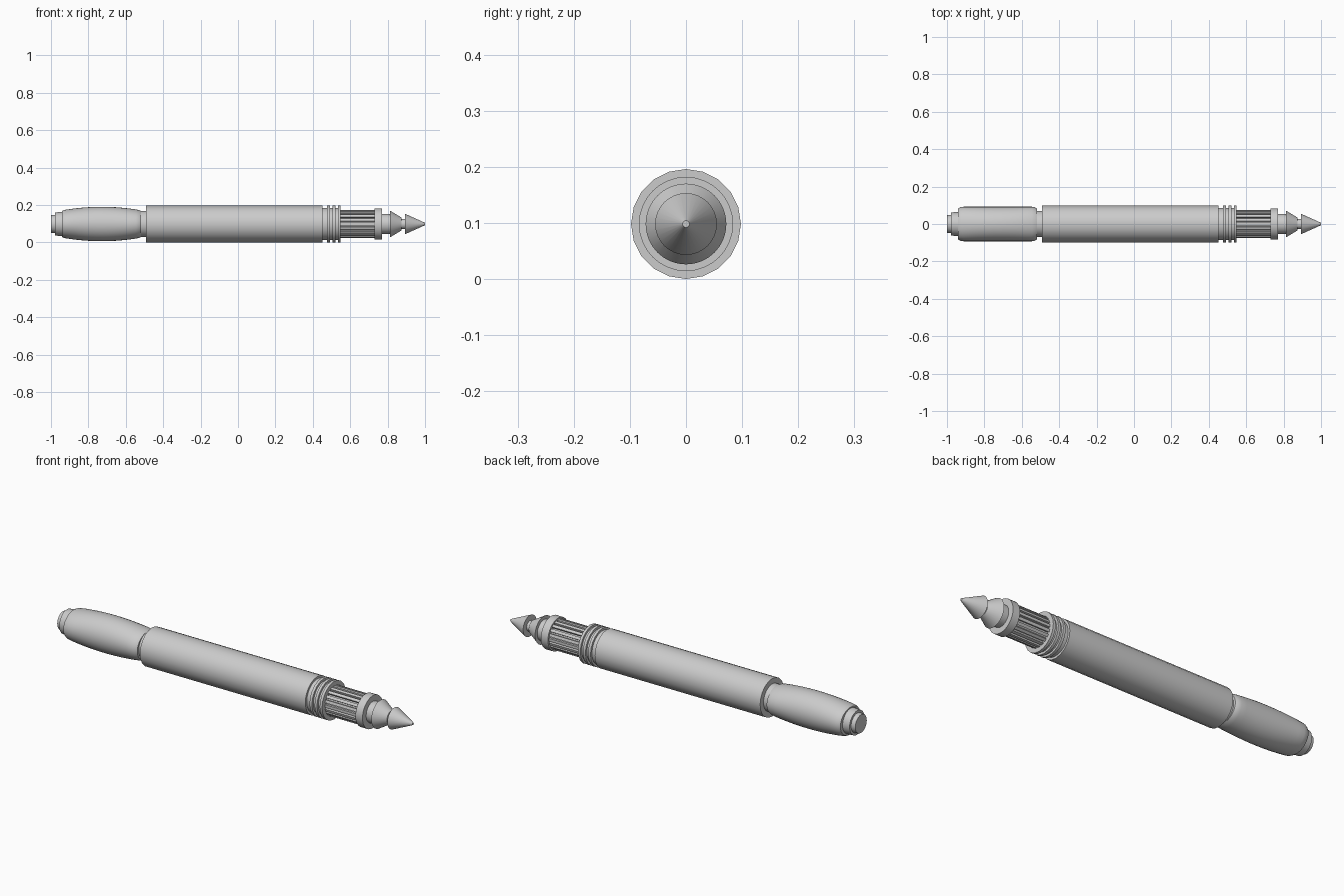
import bpy, bmesh
from math import cos, sin, pi, radians

if "Cube" in bpy.data.objects:
    bpy.data.objects.remove(bpy.data.objects["Cube"])

CZ = 0.098  # height of the long axis


def skin(name, rings, smooth=True):
    """Bridge a list of closed point rings, cap both ends."""
    bm = bmesh.new()
    loops = [[bm.verts.new(p) for p in ring] for ring in rings]
    n = len(loops[0])
    for a, b in zip(loops, loops[1:]):
        for i in range(n):
            j = (i + 1) % n
            bm.faces.new((a[i], a[j], b[j], b[i]))
    bm.faces.new(loops[0])
    bm.faces.new(loops[-1][::-1])
    bmesh.ops.recalc_face_normals(bm, faces=bm.faces)
    me = bpy.data.meshes.new(name)
    bm.to_mesh(me)
    bm.free()
    ob = bpy.data.objects.new(name, me)
    bpy.context.collection.objects.link(ob)
    if smooth:
        bpy.ops.object.select_all(action='DESELECT')
        ob.select_set(True)
        bpy.context.view_layer.objects.active = ob
        bpy.ops.object.shade_smooth_by_angle(angle=radians(30))
    return ob


def ring(x, ry, rz, n):
    return [(x, ry * sin(2 * pi * i / n), CZ + rz * cos(2 * pi * i / n)) for i in range(n)]


def lathe(name, profile, n=32):
    return skin(name, [ring(x, r, r, n) for x, r in profile])


# Rear end: button and stepped collar
lathe("end_button", [(-1.0, 0.047), (-0.975, 0.05)])
lathe("end_collar", [(-0.978, 0.062), (-0.935, 0.065)])

# Rear grip: bulges in height, straight-sided in width
grip = []
for k in range(13):
    t = -1 + k / 6
    grip.append(ring(-0.728 + 0.182 * t, 0.0925, 0.092 - 0.014 * t ** 2, 32))
grip = [ring(-0.94, 0.083, 0.070, 32), ring(-0.93, 0.089, 0.075, 32)] + grip \
    + [ring(-0.53, 0.089, 0.075, 32), ring(-0.518, 0.082, 0.070, 32)]
skin("rear_grip", grip)
lathe("neck", [(-0.525, 0.070), (-0.485, 0.070)])

# Main barrel
lathe("barrel", [(-0.492, 0.098), (0.453, 0.098)], 20)

# Ribbed section ahead of the barrel
lathe("rib_core", [(0.45, 0.086), (0.545, 0.086)])
for k in range(3):
    x = 0.477 + k * 0.029
    lathe(f"rib_{k + 1}", [(x, 0.098), (x + 0.014, 0.098)], 20)

# Fluted section: gear-shaped cross-section
TEETH = 20
section = []
for k in range(TEETH):
    for off, r in ((-0.34, 0.064), (-0.3, 0.076), (0.3, 0.076), (0.34, 0.064)):
        a = 2 * pi * (k + off) / TEETH
        section.append((r * sin(a), CZ + r * cos(a)))
skin("fluted_section", [[(x, y, z) for y, z in section] for x in (0.54, 0.735)], smooth=False)

# Front collar and pointed tip
lathe("front_collar", [(0.73, 0.084), (0.77, 0.084)])
lathe("tip_stem", [(0.765, 0.054), (0.82, 0.054)])
lathe("tip_cone_rear", [(0.812, 0.072), (0.875, 0.034)])
lathe("tip_joint", [(0.87, 0.027), (0.9, 0.027)])
lathe("tip_cone_front", [(0.892, 0.055), (0.992, 0.010), (1.0, 0.006)])
